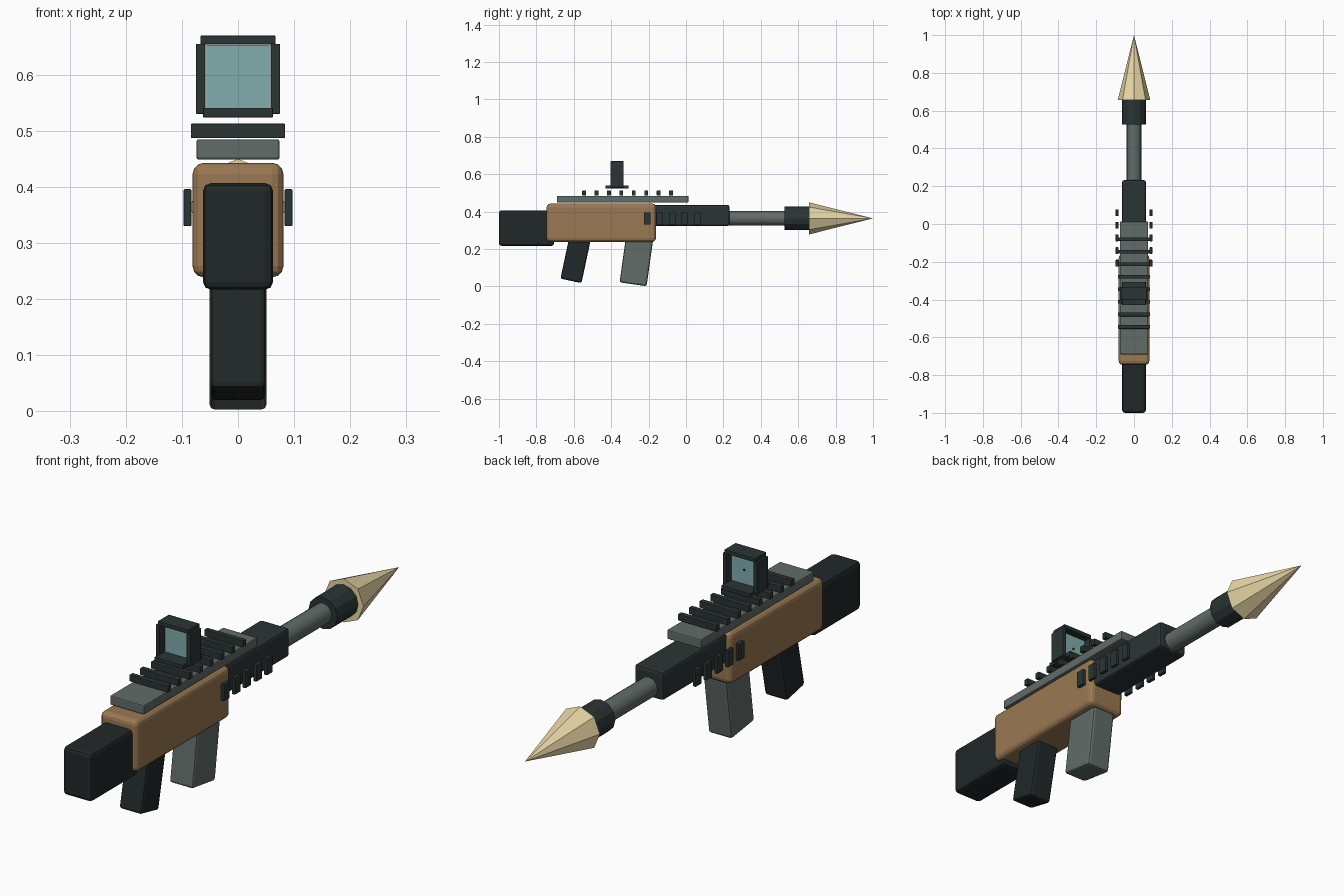
import bpy, math
from mathutils import Matrix

if "Cube" in bpy.data.objects:
    bpy.data.objects.remove(bpy.data.objects["Cube"])


def material(name, rgb):
    m = bpy.data.materials.new(name)
    m.diffuse_color = (*rgb, 1)
    m.use_nodes = True
    m.node_tree.nodes["Principled BSDF"].inputs["Base Color"].default_value = m.diffuse_color
    return m


DARK = material("dark", (0.024, 0.034, 0.034, 1)[:3])
BLACK = material("near_black", (0.015, 0.021, 0.021))
TAN = material("tan", (0.32, 0.19, 0.085))
GREY = material("grey_green", (0.12, 0.15, 0.14))
SAND = material("sand", (0.82, 0.68, 0.38))
GLASS = material("glass", (0.22, 0.42, 0.42))


def box(name, x, y, z, mat, bevel=0.003, segments=2, tilt=0):
    """Box from (min, max) ranges, optionally tilted about x."""
    size = [r[1] - r[0] for r in (x, y, z)]
    centre = [(r[0] + r[1]) / 2 for r in (x, y, z)]
    bpy.ops.mesh.primitive_cube_add(size=1, location=centre)
    ob = bpy.context.object
    ob.name = name
    ob.data.transform(Matrix.Diagonal((*size, 1)))
    ob.rotation_euler.x = tilt
    ob.data.materials.append(mat)
    if bevel:
        b = ob.modifiers.new("bevel", 'BEVEL')
        b.width, b.segments = bevel, segments
    return ob


def slab(name, half, y, z, mat, bevel=0.003, segments=2):
    return box(name, (-half, half), y, z, mat, bevel, segments)


def leaning(name, half, depth, length, y, z, degrees, mat):
    """Block leaning forward, placed by the centre of its lower end."""
    a = math.radians(degrees)
    cy, cz = y + math.sin(a) * length / 2, z + math.cos(a) * length / 2
    return box(name, (-half, half), (cy - depth / 2, cy + depth / 2),
               (cz - length / 2, cz + length / 2), mat, 0.01, 2, -a)


def tube(name, r1, r2, y0, y1, sides, mat, smooth=False):
    """Cylinder or cone along y on the barrel axis."""
    bpy.ops.mesh.primitive_cone_add(
        vertices=sides, radius1=r1, radius2=r2, depth=y1 - y0,
        location=(0, (y0 + y1) / 2, 0.364), rotation=(-math.pi / 2, 0, 0))
    ob = bpy.context.object
    ob.name = name
    ob.data.materials.append(mat)
    if smooth:
        bpy.ops.object.shade_smooth_by_angle()
    return ob


# Main blocks
slab("stock", 0.0625, (-1.0, -0.705), (0.217, 0.407), BLACK, 0.014)
slab("receiver", 0.081, (-0.745, -0.16), (0.239, 0.443), TAN, 0.02, 3)
slab("handguard", 0.0625, (-0.2, 0.232), (0.324, 0.436), DARK, 0.01)
leaning("rear_grip", 0.049, 0.115, 0.29, -0.615, 0.03, 12, BLACK)
leaning("magazine", 0.051, 0.146, 0.30, -0.283, 0.0118, 8, GREY)

# Barrel, collar and pointed head
tube("barrel", 0.039, 0.039, 0.18, 0.58, 16, GREY, True)
tube("barrel_collar", 0.0625, 0.0625, 0.527, 0.665, 12, DARK)
tube("pointed_head", 0.086, 0, 0.657, 1.0, 8, SAND)

# Top rail with cross ribs
slab("top_rail", 0.074, (-0.69, 0.013), (0.449, 0.485), GREY, 0.004)
for i in range(8):
    y = -0.545 + i * 0.0664
    slab(f"rail_rib_{i + 1}", 0.084, (y - 0.01, y + 0.01), (0.487, 0.513), DARK, 0.002)

# Side vents
for side in (-1, 1):
    for i in range(5):
        y = -0.207 + i * 0.0667
        x = sorted((side * 0.083, side * 0.097))
        box(f"side_vent_{'left' if side < 0 else 'right'}_{i + 1}", x,
            (y - 0.018, y + 0.018), (0.33, 0.396), DARK, 0.002)

# Window sight
slab("sight_base", 0.0625, (-0.43, -0.307), (0.524, 0.541), DARK, 0.002)
slab("sight_top_bar", 0.067, (-0.403, -0.334), (0.654, 0.67), DARK, 0.002)
for side in (-1, 1):
    box(f"sight_post_{'left' if side < 0 else 'right'}",
        sorted((side * 0.058, side * 0.075)), (-0.403, -0.334), (0.53, 0.655), DARK, 0.002)
slab("sight_glass", 0.056, (-0.373, -0.363), (0.54, 0.653), GLASS, 0)
slab("sight_dot", 0.003, (-0.364, -0.359), (0.594, 0.6), BLACK, 0)
